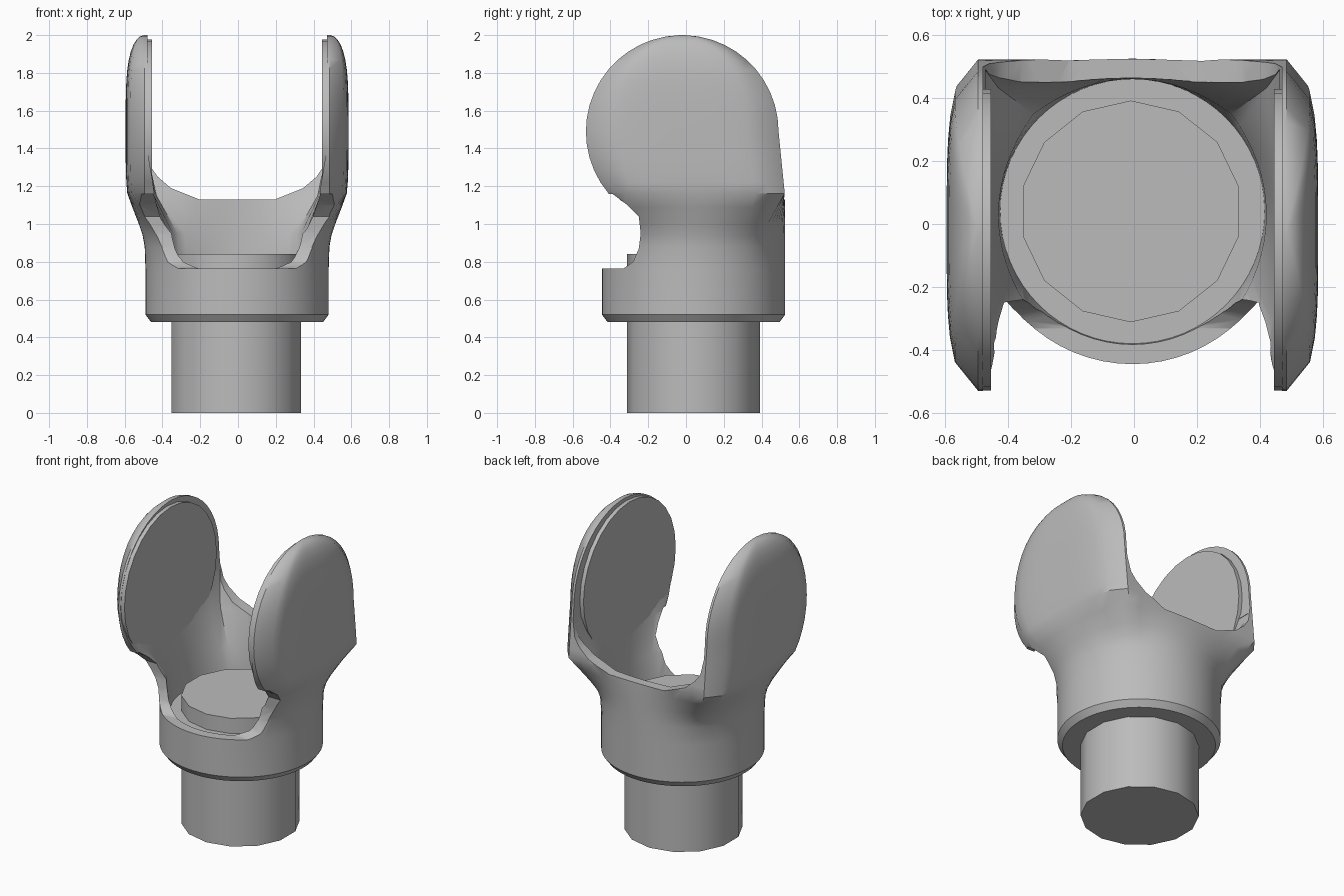
import bpy, bmesh, math
from mathutils import Vector, Matrix

if "Cube" in bpy.data.objects:
    bpy.data.objects.remove(bpy.data.objects["Cube"])

GREY = (0.5, 0.5, 0.5, 1)
mat = bpy.data.materials.new("plain grey")
mat.use_nodes = True
mat.diffuse_color = GREY
mat.node_tree.nodes["Principled BSDF"].inputs["Base Color"].default_value = GREY

SHIFT = -0.005      # tiny sideways offset of the whole model
CUP_Y = 0.04        # centre of the round cup
EAR_Y, EAR_Z, EAR_R = -0.02, 1.49, 0.51
RIM_X = 0.49        # half width at the ear rims
SEGMENTS = 64


def make(name, bm):
    bmesh.ops.recalc_face_normals(bm, faces=bm.faces)
    mesh = bpy.data.meshes.new(name)
    bm.to_mesh(mesh)
    bm.free()
    mesh.materials.append(mat)
    obj = bpy.data.objects.new(name, mesh)
    obj.location.x = SHIFT
    bpy.context.collection.objects.link(obj)
    return obj


def activate(obj):
    bpy.ops.object.select_all(action='DESELECT')
    obj.select_set(True)
    bpy.context.view_layer.objects.active = obj


def smooth(obj):
    activate(obj)
    bpy.ops.object.shade_smooth_by_angle(angle=math.radians(35))


def section(z, t, r, hx, rim, yf, yb):
    """Ring that blends from a circle (t=0) to a box with domed sides (t=1)."""
    ring = []
    for i in range(SEGMENTS):
        a = math.tau * i / SEGMENTS
        c, s = math.cos(a), math.sin(a)
        m = max(abs(c), abs(s))
        u, v = c / m, s / m
        side = rim + (hx - rim) * math.sqrt(max(0, 1 - v ** 4))
        box = Vector((u * side, (yf + yb) / 2 + v * (yb - yf) / 2, z))
        ring.append(Vector((r * c, CUP_Y + r * s, z)).lerp(box, t))
    return ring


def loft(name, rings):
    bm = bmesh.new()
    rows = [[bm.verts.new(p) for p in ring] for ring in rings]
    for low, high in zip(rows, rows[1:]):
        for i in range(SEGMENTS):
            j = (i + 1) % SEGMENTS
            bm.faces.new((low[i], low[j], high[j], high[i]))
    bm.faces.new(rows[0][::-1])
    bm.faces.new(rows[-1])
    return make(name, bm)


def prism(name, points, direction):
    """Extrude a closed outline symmetrically along a direction."""
    bm = bmesh.new()
    face = bm.faces.new([bm.verts.new(Vector(p) - direction) for p in points])
    new = bmesh.ops.extrude_face_region(bm, geom=[face])["geom"]
    bmesh.ops.translate(bm, vec=direction * 2,
                        verts=[g for g in new if isinstance(g, bmesh.types.BMVert)])
    return make(name, bm)


def cylinder(name, radius, depth, sides, matrix):
    bm = bmesh.new()
    bmesh.ops.create_cone(bm, cap_ends=True, segments=sides, radius1=radius,
                          radius2=radius, depth=depth, matrix=matrix)
    return make(name, bm)


def cut(target, cutter):
    cutter.hide_render = True
    mod = target.modifiers.new("cut", 'BOOLEAN')
    mod.operation, mod.solver, mod.object = 'DIFFERENCE', 'EXACT', cutter
    activate(target)
    bpy.ops.object.modifier_apply(modifier=mod.name)
    bpy.data.objects.remove(cutter)


# Cup with two ears: round base flaring into a pair of domed discs
rings = []
for z, t, r in ((0.48, 0, 0.455), (0.52, 0, 0.485), (0.76, 0, 0.485), (0.88, 0.04, 0.485),
                (0.94, 0.15, 0.485), (1.0, 0.35, 0.485), (1.09, 0.7, 0.485)):
    rings.append(section(z, t, r, 0.585, RIM_X, -0.42, 0.525))
for k in range(17):
    a = math.radians(-40 + 8 * k)
    z = EAR_Z + EAR_R * math.sin(a)
    half = EAR_R * math.cos(a)
    back = EAR_Y + half
    if a < 0:
        back = EAR_Y + EAR_R + 0.1 * (EAR_Z - z)
    hx = RIM_X + 0.1 * math.sqrt(1 - math.sin(a) ** 4)
    rings.append(section(z, 1, 0.485, hx, RIM_X, EAR_Y - half, back))
yoke = loft("cup_with_ears", rings)

# Hollow inside of the cup
cut(yoke, loft("cavity_cutter", [
    section(z, t, 0.42, 0.47, 0.47, -0.6, yb) for z, t, yb in (
        (0.74, 0, 0.46), (0.95, 0.1, 0.46), (1.15, 0.75, 0.465), (1.36, 1, 0.492))]))

# Rounded gap between the ears, dipping to the back wall
half_gap = [(0.2, 1.13), (0.35, 1.19), (0.42, 1.25), (0.455, 1.3), (0.475, 1.4), (0.475, 2.2)]
gap = [(x, 0, z) for x, z in half_gap] + [(-x, 0, z) for x, z in reversed(half_gap)]
cut(yoke, prism("gap_cutter", gap, Vector((0, 1, 0))))

# Front opening under the ears, down to the lip
front = [(-0.9, 0.76), (-0.33, 0.765), (-0.28, 0.8), (-0.25, 0.87), (-0.24, 0.95),
         (-0.25, 1.04), (-0.31, 1.1), (-0.39, 1.16), (-0.9, 1.16)]
cut(yoke, prism("front_cutter", [(0, y, z) for y, z in front], Vector((1, 0, 0))))
smooth(yoke)

# Flat round pads on the inner faces of the ears
for name, side in (("left_pad", 1), ("right_pad", -1)):
    place = Matrix.Translation((side * 0.467, -0.05, 1.5)) @ Matrix.Rotation(math.pi / 2, 4, 'Y')
    smooth(cylinder(name, 0.478, 0.036, 28, place))

# Stem running from the ground up into the cup
smooth(cylinder("stem", 0.352, 0.84, 14, Matrix.Translation((-0.005, CUP_Y, 0.42))))
